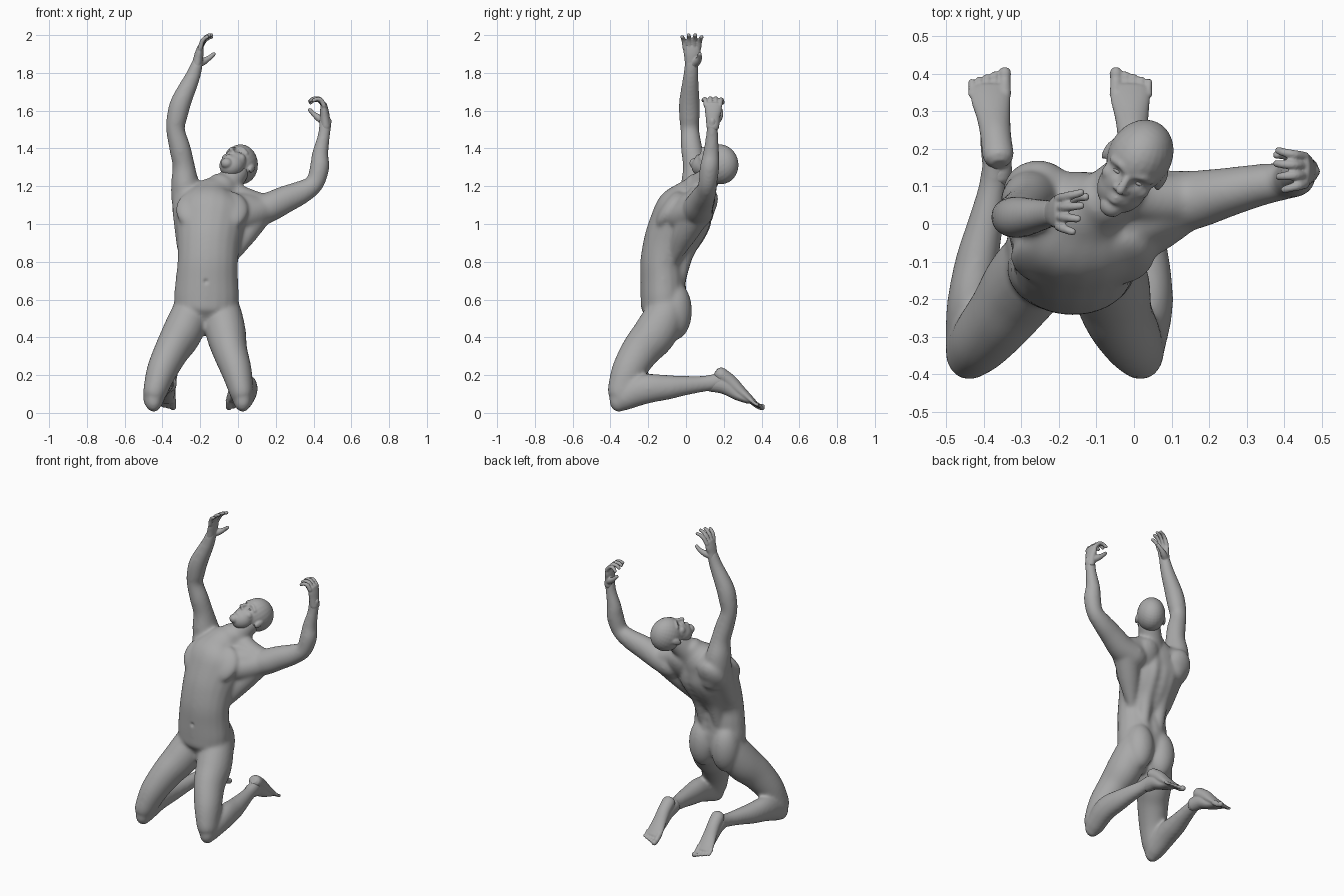
import bpy, bmesh, math
from mathutils import Vector, Matrix

if "Cube" in bpy.data.objects:
    bpy.data.objects.remove(bpy.data.objects["Cube"], do_unlink=True)

clay = bpy.data.materials.new("clay_grey")
clay.use_nodes = True
COL = (0.40, 0.40, 0.40, 1)
clay.diffuse_color = COL
clay.node_tree.nodes["Principled BSDF"].inputs["Base Color"].default_value = COL


def catmull(a, b, c, d, t):
    return [0.5 * (2*q + (r-p)*t + (2*p-5*q+4*r-s)*t*t + (3*q-p-3*r+s)*t**3)
            for p, q, r, s in zip(a, b, c, d)]


def tube(bm, pts, ref=(1, 0, 0), steps=5, n=20):
    """Smooth limb through (x, y, z, side radius[, depth radius]) with rounded ends."""
    pts = [p if len(p) == 5 else (*p, p[3]) for p in pts]
    ext = [pts[0]] + pts + [pts[-1]]
    path = [catmull(*ext[i:i+4], k / steps) for i in range(len(pts)-1) for k in range(steps)]
    path.append(pts[-1])
    pos = [Vector(p[:3]) for p in path]
    last = len(path) - 1
    rings = []

    def ring(c, tan, rw, rd):
        side = Vector(ref) - tan * tan.dot(Vector(ref))
        side.normalize()
        dep = tan.cross(side)
        rings.append([bm.verts.new(c + side*rw*math.cos(a) + dep*rd*math.sin(a))
                      for a in (2*math.pi*k/n for k in range(n))])

    for i, p in enumerate(path):
        tan = (pos[min(i+1, last)] - pos[max(i-1, 0)]).normalized()
        caps = [(0.85, 0.5), (0.5, 0.87)]
        r = min(p[3], p[4])
        if i == 0:
            for off, s in caps:
                ring(pos[i] - tan*off*r, tan, p[3]*s, p[4]*s)
        ring(pos[i], tan, p[3], p[4])
        if i == last:
            for off, s in reversed(caps):
                ring(pos[i] + tan*off*r, tan, p[3]*s, p[4]*s)
    for a, b in zip(rings, rings[1:]):
        for k in range(n):
            bm.faces.new((a[k], a[(k+1) % n], b[(k+1) % n], b[k]))
    bm.faces.new(rings[0][::-1])
    bm.faces.new(rings[-1])


def ball(bm, c, r, rot=Matrix.Identity(4)):
    m = Matrix.Translation(c) @ rot @ Matrix.Diagonal((*r, 1))
    bmesh.ops.create_uvsphere(bm, u_segments=24, v_segments=16, radius=1, matrix=m)


def fuse(bm, name, voxel, smooth, dents=()):
    """Merge the overlapping volumes into one skin, then press in soft dents."""
    bmesh.ops.recalc_face_normals(bm, faces=bm.faces)
    me = bpy.data.meshes.new(name)
    bm.to_mesh(me)
    bm.free()
    ob = bpy.data.objects.new(name, me)
    bpy.context.collection.objects.link(ob)
    rm = ob.modifiers.new("merge", 'REMESH')
    rm.mode, rm.voxel_size = 'VOXEL', voxel
    sm = ob.modifiers.new("soften", 'SMOOTH')
    sm.factor, sm.iterations = 0.5, smooth
    done = bpy.data.meshes.new_from_object(ob.evaluated_get(bpy.context.evaluated_depsgraph_get()))
    ob.modifiers.clear()
    ob.data = done
    normals = [v.normal.copy() for v in done.vertices]
    for c, rad, depth in dents:
        for v, no in zip(done.vertices, normals):
            d = (v.co - Vector(c)).length / rad
            if d < 2.5:
                v.co -= no * depth * math.exp(-d*d)
    done.materials.clear()
    done.materials.append(clay)
    done.shade_smooth()


# ---- body: torso, neck, arms and legs ----
bm = bmesh.new()
tube(bm, [(-.172, -.13, .475, .08, .07), (-.17, -.12, .53, .155, .115), (-.167, -.118, .6, .172, .122),
          (-.165, -.12, .7, .166, .122), (-.16, -.12, .8, .16, .122), (-.155, -.085, .9, .168, .142),
          (-.145, -.035, 1.0, .187, .157), (-.135, 0, 1.08, .188, .152), (-.115, .04, 1.15, .13, .11),
          (-.09, .06, 1.19, .085, .08)])
tube(bm, [(-.08, .05, 1.13, .085), (-.058, .085, 1.2, .073), (-.005, .135, 1.28, .066)])  # neck
lean = Matrix.Rotation(math.radians(-33), 4, 'X')
for x in (-.225, -.05):
    ball(bm, (x, -.088, 1.075), (.105, .046, .115), lean)                                # chest muscle
for x in (-.252, -.09):
    ball(bm, (x, -.06, .54), (.09, .092, .155))                                          # buttock
for x in (-.205, -.10):
    tube(bm, [(x-.01, -.035, .70, .035), (x, -.005, .85, .05), (x+.01, .07, 1.0, .06), (x+.02, .08, 1.1, .05)])
for x, y in ((-.255, .085), (-.02, .07)):                                                # shoulder blades
    ball(bm, (x, y, 1.08), (.095, .065, .12), lean)
tube(bm, [(-.03, -.06, .82, .03), (.03, -.01, .94, .065), (.10, .05, 1.05, .078)])       # left lat
tube(bm, [(-.27, -.06, .88, .055), (-.27, .02, 1.05, .075), (-.28, .05, 1.18, .07)])     # right lat
tube(bm, [(-.05, .08, 1.18, .055), (.04, .065, 1.125, .068), (.13, .065, 1.09, .07)])    # trapezius
tube(bm, [(-.08, .08, 1.16, .055), (-.16, .07, 1.12, .073), (-.25, .065, 1.15, .078)])
tube(bm, [(-.08, 0, 1.075, .09), (.02, .02, 1.08, .085), (.1, .055, 1.075, .08)])        # shoulder fronts
tube(bm, [(-.16, 0, 1.08, .09), (-.22, .01, 1.10, .085), (-.265, .04, 1.14, .08)])
tube(bm, [(-.07, -.05, 1.04, .09), (.03, -.005, 1.045, .085), (.12, .05, 1.07, .078)])   # chest to left arm
tube(bm, [(.06, .06, 1.06, .085), (.15, .063, 1.083, .08), (.25, .085, 1.13, .066, .073),
          (.34, .105, 1.17, .056, .062), (.405, .115, 1.215, .05), (.432, .125, 1.3, .052),
          (.435, .133, 1.37, .044), (.455, .138, 1.47, .033), (.464, .14, 1.55, .028, .035)], (0, 1, 0))
tube(bm, [(-.245, .06, 1.06, .09), (-.268, .06, 1.14, .086, .086), (-.281, .055, 1.22, .074, .082),
          (-.288, .045, 1.31, .059, .062), (-.307, .03, 1.4, .057), (-.331, .02, 1.5, .05),
          (-.322, .018, 1.57, .055), (-.300, .018, 1.65, .055), (-.24, .025, 1.78, .041),
          (-.213, .03, 1.86, .03, .036)])
legs = {  # thigh and shin x positions
    "right": ((-.245, -.252, -.297, -.35, -.404, -.44), (-.447, -.437, -.418, -.396, -.376, -.365)),
    "left": ((-.095, -.083, -.063, -.043, -.007, .018), (.025, .042, .037, .025, .01, 0))}
for thigh, shin in legs.values():
    tube(bm, [(x, y, z, a, b) for x, (y, z, a, b) in zip(thigh, (
        (-.12, .63, .08, .09), (-.11, .53, .102, .108), (-.165, .42, .106, .115), (-.24, .33, .093, .103),
        (-.305, .22, .081, .09), (-.342, .11, .064, .076)))])
    tube(bm, [(x, y, z, a, b) for x, (y, z, a, b) in zip(shin, (
        (-.335, .075, .056, .066), (-.22, .125, .062, .079), (-.1, .135, .058, .066), (0, .145, .048, .052),
        (.1, .155, .038, .043), (.19, .17, .036, .047)))])
    ball(bm, (shin[0], -.355, .066), (.046, .052, .062))                                 # kneecap
spine = [((-.152 + .006*k, .01 + max(0, k-1)*.021, .66 + k*.045), .03, .007) for k in range(10)]
fuse(bm, "body", .008, 24, spine + [((-.17, -.245, .695), .011, .012)])

# ---- head, tilted back and turned ----
L = Vector((.86, -.5, 0)).normalized()
h = Vector((L.y, -L.x, 0))
p = math.radians(66)
F = h * math.cos(p) + Vector((0, 0, math.sin(p)))
U = -h * math.sin(p) + Vector((0, 0, math.cos(p)))
rot = Matrix((L, F, U)).transposed().to_4x4()
HC = Vector((.016, .18, 1.316))


def hp(a, b, c):
    return HC + L*a + F*b + U*c


bm = bmesh.new()
ball(bm, HC, (.085, .107, .101), rot)                                 # cranium
ball(bm, hp(0, .035, -.085), (.067, .062, .075), rot)                 # jaw
ball(bm, hp(0, .068, -.138), (.032, .028, .028), rot)                 # chin
ball(bm, hp(0, .042, -.06), (.069, .058, .085), rot)                  # face
tube(bm, [(*hp(0, .095, -.018), .010), (*hp(0, .107, -.042), .011), (*hp(0, .115, -.064), .013)], L)
tube(bm, [(*hp(-.014, .1, -.068), .009), (*hp(.014, .1, -.068), .009)], U)
for z in (-.097, -.109):                                              # lips
    tube(bm, [(*hp(-.02, .088, z), .005), (*hp(0, .095, z), .008), (*hp(.02, .088, z), .005)], U)
for s in (-1, 1):
    tube(bm, [(*hp(s*.012, .098, -.013), .009), (*hp(s*.035, .091, -.008), .011), (*hp(s*.058, .07, -.015), .010)], U)
    ball(bm, hp(s*.046, .058, -.058), (.024, .026, .024), rot)        # cheekbone
    ball(bm, hp(s*.083, -.010, -.035), (.010, .019, .031), rot)       # ear
sockets = [(hp(s*.031, .092, -.034), .014, .008) for s in (-1, 1)]
fuse(bm, "head", .005, 6, sockets)
bm = bmesh.new()
for s in (-1, 1):
    ball(bm, hp(s*.031, .078, -.034), (.015, .010, .007), rot)
fuse(bm, "eyes", .003, 2)


# ---- hands: u along the fingers, n out of the palm, t towards the thumb ----
def hand(name, wrist, u, n, t, bends):
    u, n, t = (Vector(v).normalized() for v in (u, n, t))
    w = Vector(wrist)

    def at(a, b, c):
        return w + t*a + u*b + n*c

    bm = bmesh.new()
    tube(bm, [(*at(0, -.03, 0), .034, .028), (*at(0, .02, .002), .038, .026), (*at(.002, .055, .003), .045, .023),
              (*at(.002, .085, .004), .045, .017)], t)
    for k, (a, ln) in enumerate(((-.035, .074), (-.011, .09), (.013, .096), (.037, .088))):
        ang, b, c, spread = bends[0] + .08*k, .082, .004, a * .45
        pts = [(*at(a, b, c), .0135)]
        for j, f in enumerate((.45, .31, .24)):
            b += ln * f * math.cos(ang)
            c += ln * f * math.sin(ang)
            ang += bends[j+1]
            pts.append((*at(a + spread*(j+1)/3, b, c), .0125 - .0012*j))
        tube(bm, pts, t, 4, 12)
    tube(bm, [(*at(.016, .0, .008), .022), (*at(.032, .018, .035), .019), (*at(.042, .04, .06), .0135),
              (*at(.042, .063, .08), .011)], u, 4, 12)                # thumb
    fuse(bm, name, .0045, 3)


hand("right_hand", (-.217, .03, 1.85), (.16, 0, 1), (1, 0, -.16), (0, 1, 0), (.1, .35, .4, .2))
hand("left_hand", (.463, .142, 1.545), (-.05, 0, 1), (-1, 0, -.05), (0, 1, 0), (.45, .85, .65, .35))


# ---- feet: soles turned up and back, big toe on the inner side ----
def foot(name, x, tx, inner):
    bm = bmesh.new()
    tube(bm, [(x, .185, .203, .042, .038), (x + tx*.3, .235, .165, .041, .037), (x + tx*.6, .285, .118, .045, .03),
              (x + tx, .335, .075, .053, .021), (x + tx, .36, .055, .049, .015)])
    tube(bm, [(x, .13, .157, .038, .045), (x + tx*.3, .20, .145, .04, .045), (x + tx*.6, .27, .095, .038, .028),
              (x + tx, .33, .065, .042, .017)])
    for k in range(5):
        r = .0175 if k == 0 else .0122 - .0006*k
        q = x + tx + inner * (.038 - .0205*k - (.006 if k else 0))
        ln = .057 - .006*k
        tube(bm, [(q, .345, .066, r), (q, .345 + ln*.6, .066 - ln*.5, r*.9),
                  (q, .345 + ln, .062 - ln*.55, r)], steps=4, n=12)
    fuse(bm, name, .005, 4)


foot("right_foot", -.362, -.02, 1)
foot("left_foot", 0, -.01, -1)
